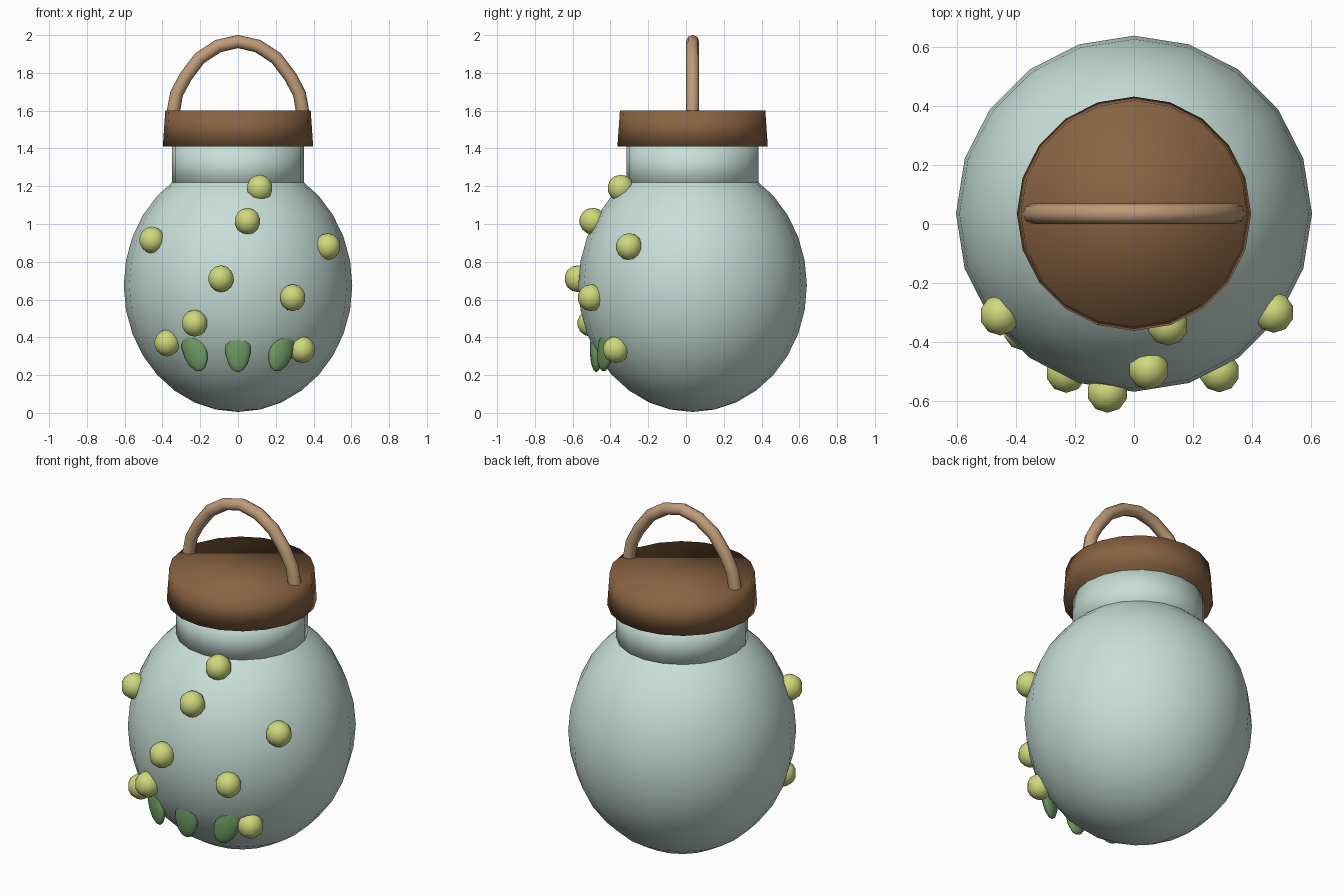
import bpy, math

if "Cube" in bpy.data.objects:
    bpy.data.objects.remove(bpy.data.objects["Cube"])

CY = 0.035                                  # the jar axis sits slightly behind the origin
BODY_R, BODY_H, BODY_Z = 0.605, 0.67, 0.675  # ellipsoid radii and centre height


def material(name, rgb):
    m = bpy.data.materials.new(name)
    m.diffuse_color = (*rgb, 1)
    m.use_nodes = True
    m.node_tree.nodes["Principled BSDF"].inputs["Base Color"].default_value = m.diffuse_color
    return m


GLASS = material("pale_blue_glass", (0.58, 0.74, 0.69))
LID = material("brown_lid", (0.25, 0.125, 0.055))
HANDLE = material("tan_rope", (0.52, 0.33, 0.19))
GLOW = material("yellow_green", (0.62, 0.69, 0.20))
LEAF = material("leaf_green", (0.155, 0.33, 0.125))


def finish(name, mat):
    ob = bpy.context.object
    ob.name = ob.data.name = name
    ob.data.materials.clear()
    ob.data.materials.append(mat)
    bpy.ops.object.shade_smooth()
    return ob


def ball(name, mat, loc, scale, rot=(0, 0, 0), segs=10, rings=7):
    bpy.ops.mesh.primitive_uv_sphere_add(segments=segs, ring_count=rings, radius=1,
                                         location=loc, rotation=rot)
    bpy.context.object.scale = scale
    return finish(name, mat)


def drum(name, mat, r_bottom, r_top, z0, z1):
    bpy.ops.mesh.primitive_cone_add(vertices=20, radius1=r_bottom, radius2=r_top,
                                    depth=z1 - z0, location=(0, CY, (z0 + z1) / 2))
    return finish(name, mat)


# Jar body, neck and lid
ball("jar_body", GLASS, (0, CY, BODY_Z), (BODY_R, BODY_R, BODY_H), segs=20, rings=16)
drum("jar_neck", GLASS, 0.35, 0.35, 1.18, 1.43)
drum("lid", LID, 0.398, 0.385, 1.41, 1.60)

# Arched carrying handle, mirrored from one half of the path
half = [(0.345, 1.58), (0.325, 1.69), (0.277, 1.78), (0.203, 1.878), (0.105, 1.942)]
path = [(-x, z) for x, z in half] + [(0, 1.966)] + [(x, z) for x, z in reversed(half)]
curve = bpy.data.curves.new("handle", "CURVE")
curve.dimensions = "3D"
curve.bevel_depth = 0.035
curve.bevel_resolution = 2
curve.use_fill_caps = True
spline = curve.splines.new("POLY")
spline.points.add(len(path) - 1)
for p, (x, z) in zip(spline.points, path):
    p.co = (x, CY, z, 1)
handle = bpy.data.objects.new("handle", curve)
bpy.context.collection.objects.link(handle)
bpy.ops.object.select_all(action="DESELECT")
handle.select_set(True)
bpy.context.view_layer.objects.active = handle
bpy.ops.object.convert(target="MESH")
finish("handle", HANDLE)


def front_y(x, z):
    """Front surface of the jar at a given x and z."""
    r2 = BODY_R ** 2 * (1 - ((z - BODY_Z) / BODY_H) ** 2)
    return CY - math.sqrt(max(r2 - x * x, 0))


# Glowing dots scattered on the front of the jar
dots = [(-0.455, 0.915), (0.115, 1.19), (0.05, 1.015), (0.475, 0.88), (-0.09, 0.71),
        (0.29, 0.61), (-0.23, 0.475), (-0.375, 0.37), (0.34, 0.335)]
for i, (x, z) in enumerate(dots):
    ball(f"glow_dot_{i + 1}", GLOW, (x, front_y(x, z) - 0.01, z), (0.071,) * 3)

# Three leaves low on the front, the outer two leaning and turned outwards
for side, name in ((-1, "left"), (0, "middle"), (1, "right")):
    loc = (0.23 * side, -0.475 + 0.05 * abs(side), 0.335)
    ball(f"leaf_{name}", LEAF, loc, (0.07, 0.035, 0.12),
         rot=(0, 0.33 * side, 0.45 * side))
